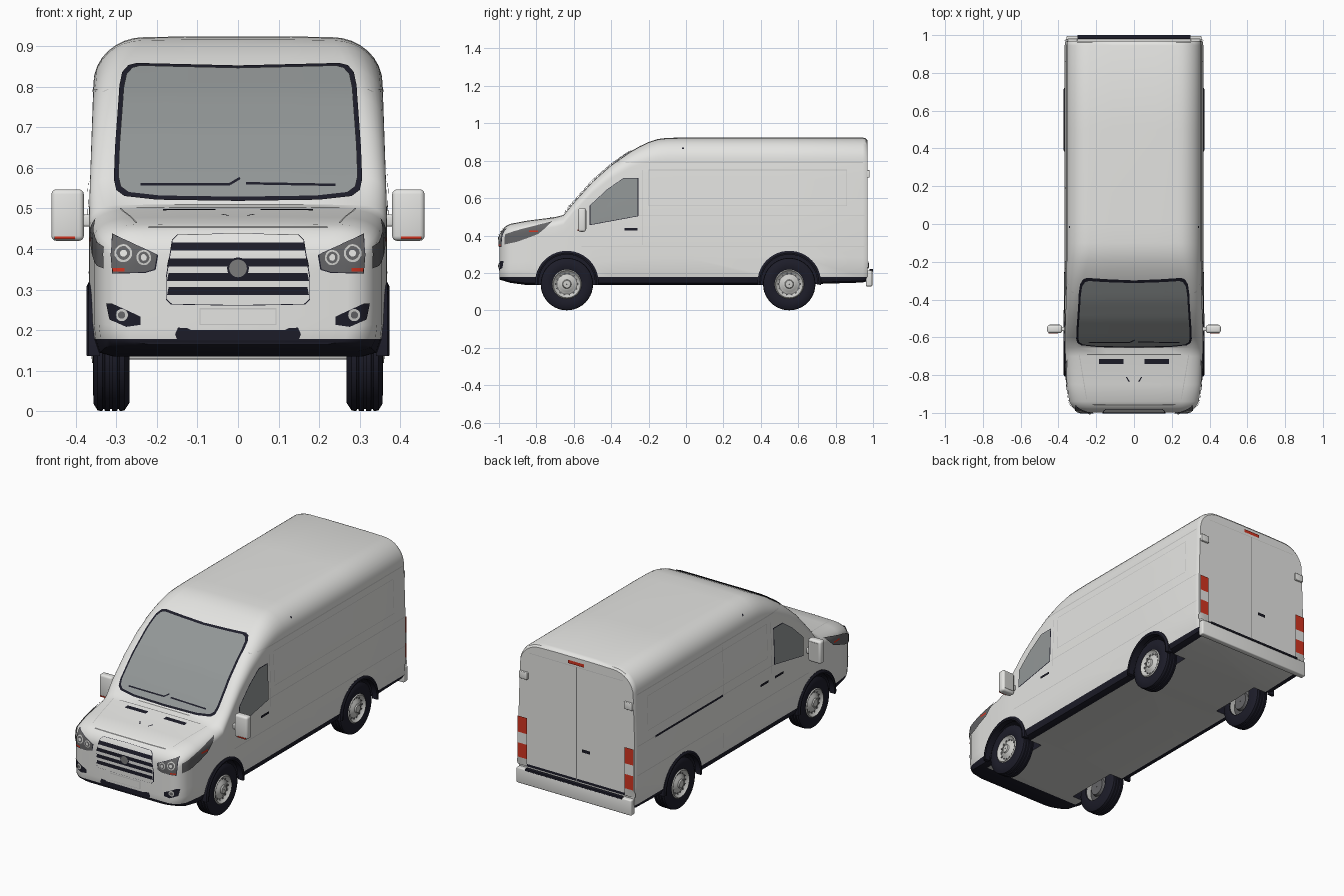
import bpy, bmesh, math
from mathutils import Vector
from mathutils.bvhtree import BVHTree

cube = bpy.data.objects.get("Cube")
if cube:
    bpy.data.objects.remove(cube, do_unlink=True)


def material(name, r, g, b):
    m = bpy.data.materials.new(name)
    m.use_nodes = True
    m.diffuse_color = (r, g, b, 1)
    m.node_tree.nodes["Principled BSDF"].inputs["Base Color"].default_value = (r, g, b, 1)
    return m


WHITE = material("white paint", .78, .78, .76)
BLACK = material("black trim", .012, .012, .022)
UNDER = material("underbody grey", .64, .64, .62)
GLASS = material("window glass", .29, .31, .31)
LAMP = material("smoked lamp", .13, .13, .135)
SILVER = material("silver", .6, .6, .58)
RED = material("signal red", .65, .035, .015)
SEAM = material("seam grey", .2, .2, .2)
CREASE = material("crease grey", .58, .58, .57)


def finish(name, bm, mats, angle=35):
    mesh = bpy.data.meshes.new(name)
    bm.to_mesh(mesh)
    bm.free()
    obj = bpy.data.objects.new(name, mesh)
    bpy.context.collection.objects.link(obj)
    for m in mats:
        mesh.materials.append(m)
    smooth(obj, angle)
    return obj


def smooth(obj, angle):
    bpy.ops.object.select_all(action='DESELECT')
    obj.select_set(True)
    bpy.context.view_layer.objects.active = obj
    bpy.ops.object.shade_smooth_by_angle(angle=math.radians(angle))


def box(name, lo, hi, mat, bevel=0):
    lo, hi = Vector(lo), Vector(hi)
    bm = bmesh.new()
    bmesh.ops.create_cube(bm, size=1)
    for v in bm.verts:
        v.co = Vector(c * abs(d) for c, d in zip(v.co, hi - lo)) + (lo + hi) / 2
    if bevel:
        bmesh.ops.bevel(bm, geom=bm.edges[:], offset=bevel, segments=3, profile=.5, affect='EDGES')
    return finish(name, bm, [mat])


def lathe(name, profile, mat, side, y, z, n=40):
    # profile of (x, radius) turned about the axle
    bm = bmesh.new()
    rings = []
    for i in range(n):
        a = math.tau * i / n
        rings.append([bm.verts.new((side * x, y + r * math.cos(a), z + r * math.sin(a))) for x, r in profile])
    for i, ring in enumerate(rings):
        nxt = rings[(i + 1) % n]
        for k in range(len(profile) - 1):
            bm.faces.new((ring[k], ring[k + 1], nxt[k + 1], nxt[k]))
    bmesh.ops.recalc_face_normals(bm, faces=bm.faces[:])
    return finish(name, bm, [mat])


# Body shell: stations of y, top, half width, corner width, corner height
STATIONS = [
    (-.998, .39, .27, .08, .04), (-.99, .415, .302, .08, .045), (-.97, .443, .326, .09, .05),
    (-.94, .46, .343, .09, .05), (-.85, .477, .355, .09, .05), (-.7, .496, .363, .08, .05),
    (-.655, .508, .366, .06, .05), (-.6, .575, .367, .05, .05), (-.5, .687, .367, .055, .06),
    (-.4, .775, .367, .065, .07), (-.3, .845, .367, .085, .085), (-.25, .874, .367, .1, .095),
    (-.2, .898, .367, .112, .105), (-.15, .914, .367, .12, .112), (-.1, .92, .367, .125, .115),
    (0, .922, .367, .125, .115), (.5, .922, .367, .125, .115), (.945, .922, .367, .125, .115),
    (.962, .917, .365, .125, .115), (.97, .907, .361, .125, .115)]


def half_section(y, top, w, rx, rz):
    width = lambda z: w * (1 - .028 * max(0, z - .5) / .3)
    rise = .3 * max(0, abs(y) - .9)
    pts = [(w - .05, .135 + rise), (w - .015, .145 + rise * .9), (w - .004, .178)]
    zs = top - rz
    for i in range(1, 7):
        z = .178 + (zs - .178) * i / 6
        pts.append((width(z), z))
    for i in range(1, 9):
        a = math.pi / 2 * i / 8
        pts.append((width(zs) - rx * (1 - math.cos(a)), zs + rz * math.sin(a)))
    pts.append((pts[-1][0] / 2, top + .002))
    return [(x, y, z) for x, z in pts]


bm = bmesh.new()
rings = []
for st in STATIONS:
    half = half_section(*st)
    rings.append([bm.verts.new(p) for p in half] + [bm.verts.new((-x, y, z)) for x, y, z in reversed(half)])
count = len(rings[0])
for a, b in zip(rings, rings[1:]):
    for k in range(count):
        j = (k + 1) % count
        bm.faces.new((a[k], a[j], b[j], b[k]))
for ring in (rings[0], rings[-1]):
    for k in range(count // 2 - 1):
        bm.faces.new((ring[k], ring[k + 1], ring[-2 - k], ring[-1 - k]))
bmesh.ops.recalc_face_normals(bm, faces=bm.faces[:])
for f in bm.faces:
    if max(v.co.z for v in f.verts) < .18:
        mid = f.calc_center_median()
        floor = f.normal.z < -.8 and mid.y > -.8 and abs(mid.x) < .1
        f.material_index = 2 if floor else 1
SHELL = BVHTree.FromBMesh(bm)
body = finish("body_shell", bm, [WHITE, BLACK, UNDER])

# Wheel wells cut from the shell
AXLES = {"front": -.637, "rear": .552}
bm = bmesh.new()
for y in AXLES.values():
    for s in (1, -1):
        made = bmesh.ops.create_cone(bm, cap_ends=True, segments=40, radius1=.156, radius2=.156, depth=.26)
        for v in made["verts"]:
            v.co = Vector((v.co.z + s * .37, v.co.x + y, v.co.y + .148))
bmesh.ops.recalc_face_normals(bm, faces=bm.faces[:])
for f in bm.faces:
    f.material_index = 1
cutter = finish("well_cutter", bm, [WHITE, BLACK, UNDER])
cutter.hide_render = True
mod = body.modifiers.new("wells", 'BOOLEAN')
mod.operation, mod.solver, mod.object = 'DIFFERENCE', 'EXACT', cutter
bpy.context.view_layer.objects.active = body
bpy.ops.object.modifier_apply(modifier=mod.name)
bpy.data.objects.remove(cutter, do_unlink=True)
smooth(body, 35)

# Thin plates that follow the shell, given as flat outlines seen from one side
VIEWS = {
    "front": (lambda a, b: (a, -3, b), (0, 1, 0)), "rear": (lambda a, b: (a, 3, b), (0, -1, 0)),
    "left": (lambda a, b: (3, a, b), (-1, 0, 0)), "right": (lambda a, b: (-3, a, b), (1, 0, 0)),
    "top": (lambda a, b: (a, b, 3), (0, 0, -1))}


def plate(name, outline, view, mat, lift=.003, step=.025):
    origin, ray = VIEWS[view]
    bm = bmesh.new()
    bm.faces.new([bm.verts.new((a, b, 0)) for a, b in outline])
    for axis in (0, 1):
        vals = [p[axis] for p in outline]
        no = Vector((1 - axis, axis, 0))
        for i in range(1, math.ceil((max(vals) - min(vals)) / step)):
            bmesh.ops.bisect_plane(bm, geom=bm.verts[:] + bm.edges[:] + bm.faces[:],
                                   plane_co=no * (min(vals) + i * step), plane_no=no)
    missed = []
    for v in bm.verts:
        hit, normal, _, _ = SHELL.ray_cast(Vector(origin(v.co.x, v.co.y)), Vector(ray))
        if hit:
            v.co = hit + normal * lift
        else:
            missed.append(v)
    bmesh.ops.delete(bm, geom=missed, context='VERTS')
    bm.normal_update()
    wrong = [f for f in bm.faces if f.normal.dot(Vector(ray)) > 0]
    bmesh.ops.reverse_faces(bm, faces=wrong)
    return finish(name, bm, [mat], 40)


def line(name, p, q, view, mat=SEAM, w=.004, lift=.002):
    d = Vector((q[0] - p[0], q[1] - p[1])).normalized() * w / 2
    n = (-d.y, d.x)
    plate(name, [(p[0] + n[0], p[1] + n[1]), (p[0] - n[0], p[1] - n[1]),
                 (q[0] - n[0], q[1] - n[1]), (q[0] + n[0], q[1] + n[1])], view, mat, lift, .05)


def rect(a, b, c, d):
    return [(a, b), (c, b), (c, d), (a, d)]


def disc(x, z, r, n=20):
    return [(x + r * math.cos(math.tau * i / n), z + r * math.sin(math.tau * i / n)) for i in range(n)]


def flip(pts, s):
    return [(s * a, b) for a, b in pts]


def both(half):
    return half + [(-a, b) for a, b in reversed(half) if a]


def grow(pts, k):
    ca, cb = (sum(p[i] for p in pts) / len(pts) for i in (0, 1))
    return [(ca + (a - ca) * k, cb + (b - cb) * k) for a, b in pts]


# Windscreen and wipers
screen = both([(0, .516), (.2, .519), (.28, .528), (.3, .543), (.306, .57), (.303, .65), (.292, .8), (.285, .833), (.27, .85), (.25, .855), (0, .849)])
plate("windscreen_frame", screen, "front", BLACK, .004, .02)
plate("windscreen_glass", [(x * .964, .685 + (z - .685) * .95) for x, z in screen], "front", GLASS, .007, .02)
line("wiper_right", (-.24, .553), (-.02, .553), "front", BLACK, .006, .0095)
line("wiper_tip", (-.02, .554), (.005, .569), "front", BLACK, .006, .0095)
line("wiper_left", (.02, .556), (.24, .552), "front", BLACK, .006, .0095)

# Grille, badge and lower front
grille = both([(0, .437), (.15, .434), (.163, .42), (.178, .33), (.178, .275), (.165, .263), (0, .26)])
plate("grille_frame", grille, "front", BLACK)
plate("grille_panel", [(x * .987, .35 + (z - .35) * .98) for x, z in grille], "front", WHITE, .005)
for i, z in enumerate((.404, .367, .331, .296)):
    w = .167 + .008 * (i > 0)
    plate(f"grille_slot_{i}", both([(w, z - .01), (w - .004, z + .01)]), "front", BLACK, .007)
plate("badge_rim", disc(0, .352, .027), "front", BLACK, .008)
plate("badge_disc", disc(0, .352, .022), "front", SEAM, .0095)
plate("plate_border", rect(-.095, .212, .095, .254), "front", CREASE)
plate("plate_holder", rect(-.092, .215, .092, .251), "front", WHITE, .005)
plate("lower_intake", both([(.15, .176), (.155, .19), (.148, .206), (.125, .205), (.115, .2)]), "front", BLACK)
line("bonnet_front_seam", (-.22, .452), (.22, .452), "front")
line("bonnet_rear_seam", (-.25, -.69), (.25, -.69), "top")

for s, side in ((1, "left"), (-1, "right")):
    # Lamps
    lamp = flip([(.2, .385), (.206, .35), (.23, .343), (.306, .341), (.31, .385), (.307, .434), (.3, .43)], s)
    wing = [(-.968, .352), (-.9, .367), (-.79, .408), (-.715, .472), (-.8, .452), (-.92, .422), (-.966, .405)]
    plate(side + "_headlamp_edge", grow(lamp, 1.05), "front", BLACK, .003, .012)
    plate(side + "_headlamp", lamp, "front", LAMP, .005, .012)
    plate(side + "_headlamp_wing", wing, side, LAMP, .005, .012)
    plate(side + "_side_marker", rect(-.84, .418, -.79, .428), side, RED, .0075, .012)
    for i, (x, z, r) in enumerate(((.281, .388, .021), (.232, .378, .018))):
        plate(f"{side}_lamp_ring_{i}", disc(s * x, z, r), "front", SILVER, .0065, .012)
        plate(f"{side}_lamp_bowl_{i}", disc(s * x, z, r * .75), "front", LAMP, .008, .012)
        plate(f"{side}_lamp_bulb_{i}", disc(s * x, z, r * .4), "front", WHITE, .0095)
    plate(side + "_front_marker", flip(rect(.278, .345, .305, .353), s), "front", RED, .007)
    plate(side + "_fog_surround", flip([(.24, .213), (.275, .208), (.315, .226), (.323, .265), (.308, .265), (.24, .233)], s), "front", BLACK, .003, .012)
    plate(side + "_fog_ring", disc(s * .285, .237, .015), "front", SILVER, .006)
    plate(side + "_fog_lens", disc(s * .285, .237, .009), "front", LAMP, .008)
    plate(side + "_bonnet_vent", flip(rect(.055, -.74, .185, -.715), s), "top", BLACK)
    line(side + "_washer_jet", (s * .04, -.81), (s * .025, -.835), "top", BLACK, .006)
    line(side + "_bonnet_seam", (s * .29, -.69), (s * .25, -.93), "top", CREASE)

    # Cab window and door
    window = [(-.515, .455), (-.255, .503), (-.255, .707), (-.335, .707), (-.42, .648), (-.515, .56)]
    plate(side + "_window_frame", window, side, BLACK)
    plate(side + "_window_glass", [(-.385 + (y + .385) * .975, .585 + (z - .585) * .97) for y, z in window], side, GLASS, .005)
    plate(side + "_door_handle", rect(-.33, .427, -.258, .44), side, BLACK, .006)
    plate(side + "_roof_button", rect(-.021, .86, -.011, .87), side, BLACK)
    line(side + "_door_seam", (-.235, .35), (-.235, .75), side, CREASE, .003)

    # Side creases and pressed panel
    line(side + "_shoulder_crease", (-.365, .79), (.945, .79), side, CREASE, .006)
    line(side + "_belt_crease", (-.25, .505), (.955, .505), side, CREASE)
    line(side + "_lower_crease", (-.56, .342), (.955, .342), side, CREASE)
    for i, (p, q) in enumerate((((-.2, .56), (-.2, .75)), ((.86, .56), (.86, .75)),
                                ((-.2, .75), (.86, .75)), ((-.2, .56), (.86, .56)))):
        line(f"{side}_panel_crease_{i}", p, q, side, CREASE, .003)

    # Rear lamps and hinges
    for i, (lo, hi, mat) in enumerate(((.225, .265, SILVER), (.265, .345, RED), (.345, .405, WHITE), (.405, .495, RED))):
        plate(f"{side}_rear_lamp_{i}", flip(rect(.303, lo, .36, hi), s), "rear", mat, .008)
    box(side + "_door_hinge", (s * .3, .965, .71), (s * .352, .982, .75), WHITE, .004)

    # Door mirror
    box(side + "_mirror_shell", (s * .38, -.577, .42), (s * .46, -.535, .547), WHITE, .012)
    box(side + "_mirror_arm", (s * .35, -.567, .455), (s * .39, -.545, .485), WHITE, .006)
    box(side + "_mirror_glass", (s * .392, -.537, .435), (s * .448, -.533, .535), SILVER)
    box(side + "_mirror_marker", (s * .402, -.579, .424), (s * .452, -.574, .431), RED)

    # Wheels and arches
    for end, y in AXLES.items():
        name = f"{end}_{side}"
        tread = [(.267, .08), (.268, .12), (.28, .138)]
        for x in (.292, .31, .328):
            tread += [(x, .14), (x + .001, .135), (x + .005, .135), (x + .006, .14)]
        lathe(name + "_tyre", tread + [(.346, .138), (.356, .122), (.357, .095), (.351, .076)], BLACK, s, y, .14)
        lathe(name + "_rim", [(.272, .08), (.351, .079), (.357, .073), (.347, .066), (.341, .054),
                              (.345, .042), (.352, .034), (.354, .024), (.36, .02), (.361, .001)], SILVER, s, y, .14)
        lathe(name + "_brake_drum", [(.33, .079), (.3, .078), (.29, .05), (.275, .045), (.275, .001)], LAMP, s, y, .14)
        for i in range(14):
            a = math.tau * i / 14
            cy, cz = y + .056 * math.cos(a), .14 + .056 * math.sin(a)
            box(name + "_rim_hole", (s * .338, cy - .005, cz - .005), (s * .344, cy + .005, cz + .005), LAMP)
        bm = bmesh.new()
        prev = None
        for i in range(29):
            a = math.radians(-4 + 188 * i / 28)
            ring = [bm.verts.new((s * x, y + r * math.cos(a), .148 + r * math.sin(a)))
                    for x, r in ((.34, .15), (.372, .15), (.374, .158), (.368, .17), (.34, .17))]
            if prev:
                for k in range(5):
                    bm.faces.new((prev[k], prev[k - 1], ring[k - 1], ring[k]))
            else:
                bm.faces.new(ring)
            prev = ring
        bm.faces.new(prev)
        bmesh.ops.recalc_face_normals(bm, faces=bm.faces[:])
        finish(name + "_arch", bm, [BLACK])

# Sliding door on the right
plate("slide_rail", rect(.2, .499, .8, .511), "right", BLACK, .004, .05)
plate("slide_handle", rect(-.2, .427, -.13, .44), "right", BLACK, .006)
line("slide_door_seam", (.19, .2), (.19, .78), "right", CREASE)

# Rear doors and bumper
line("rear_door_seam", (0, .22), (0, .86), "rear", SEAM, .005)
line("rear_top_seam", (-.29, .86), (.29, .86), "rear", CREASE, .003)
plate("rear_handle", rect(-.09, .395, -.04, .412), "rear", BLACK, .008)
plate("rear_brake_lamp", rect(-.05, .872, .05, .89), "rear", RED, .006)
box("rear_bumper", (-.357, .962, .128), (.357, .996, .214), WHITE, .006)
box("rear_step", (-.3, .98, .208), (.3, 1, .22), BLACK, .002)
line("rear_sill_strip", (-.31, .228), (.31, .228), "rear", BLACK, .014)
